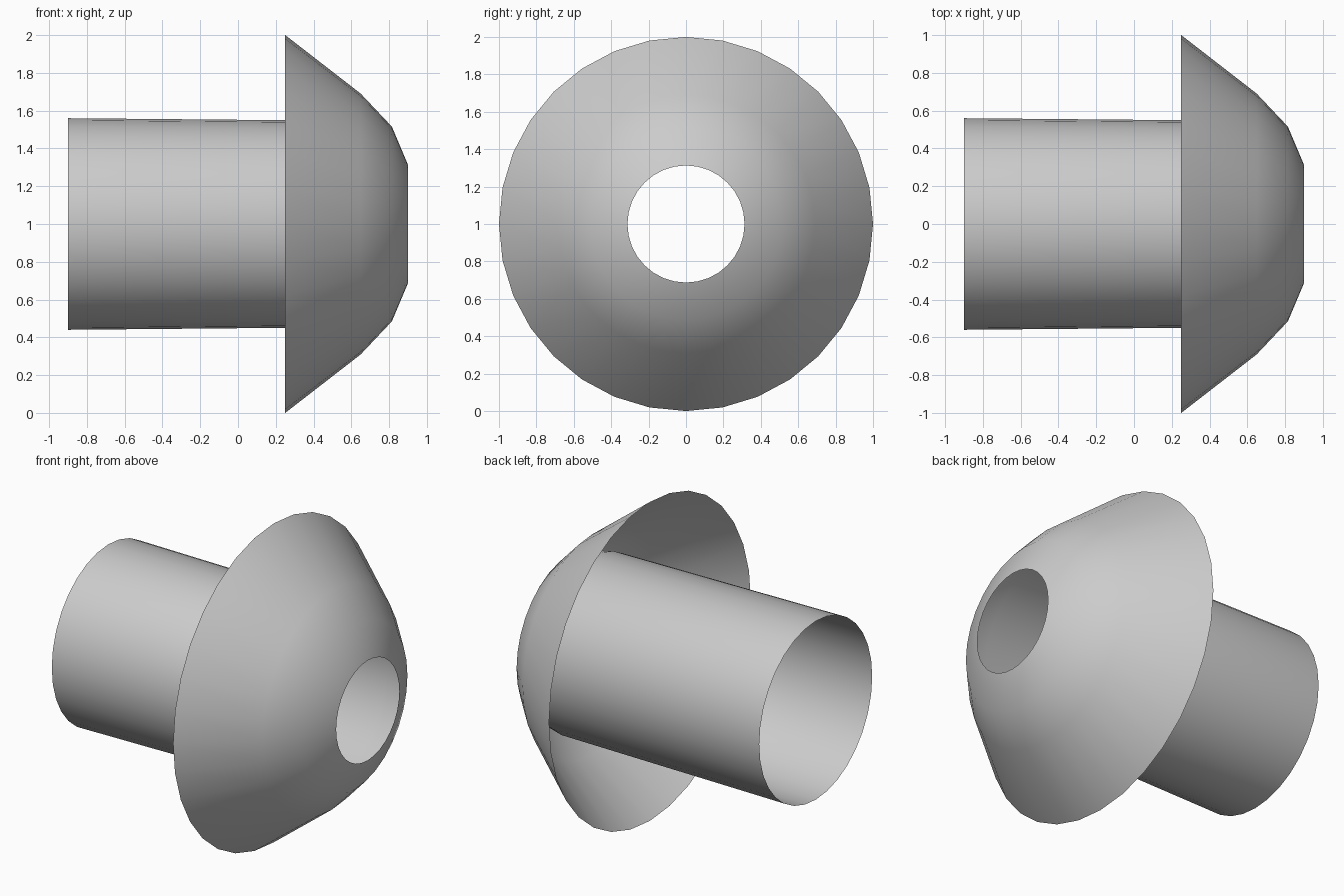
import bpy
import math

if "Cube" in bpy.data.objects:
    bpy.data.objects.remove(bpy.data.objects["Cube"])

SEGMENTS = 32
AXIS_Z = 1.0


def revolve(name, profile):
    """Spin an open (x, radius) profile around the horizontal x axis."""
    verts, faces = [], []
    for x, r in profile:
        for i in range(SEGMENTS):
            a = 2 * math.pi * i / SEGMENTS
            verts.append((x, r * math.cos(a), AXIS_Z + r * math.sin(a)))
    for j in range(len(profile) - 1):
        for i in range(SEGMENTS):
            k = (i + 1) % SEGMENTS
            a, b = j * SEGMENTS, (j + 1) * SEGMENTS
            faces.append((a + i, a + k, b + k, b + i))
    mesh = bpy.data.meshes.new(name)
    mesh.from_pydata(verts, [], faces)
    mesh.shade_smooth()
    obj = bpy.data.objects.new(name, mesh)
    bpy.context.collection.objects.link(obj)
    return obj


# Flared open cap with a round hole in its nose
revolve("flared_cap", [(0.25, 1.0), (0.65, 0.69), (0.815, 0.515), (0.90, 0.313)])

# Hollow tube, slightly tapered, bending in to meet the cap's inside
revolve("hollow_tube", [(-0.90, 0.56), (0.65, 0.546), (0.815, 0.51)])
